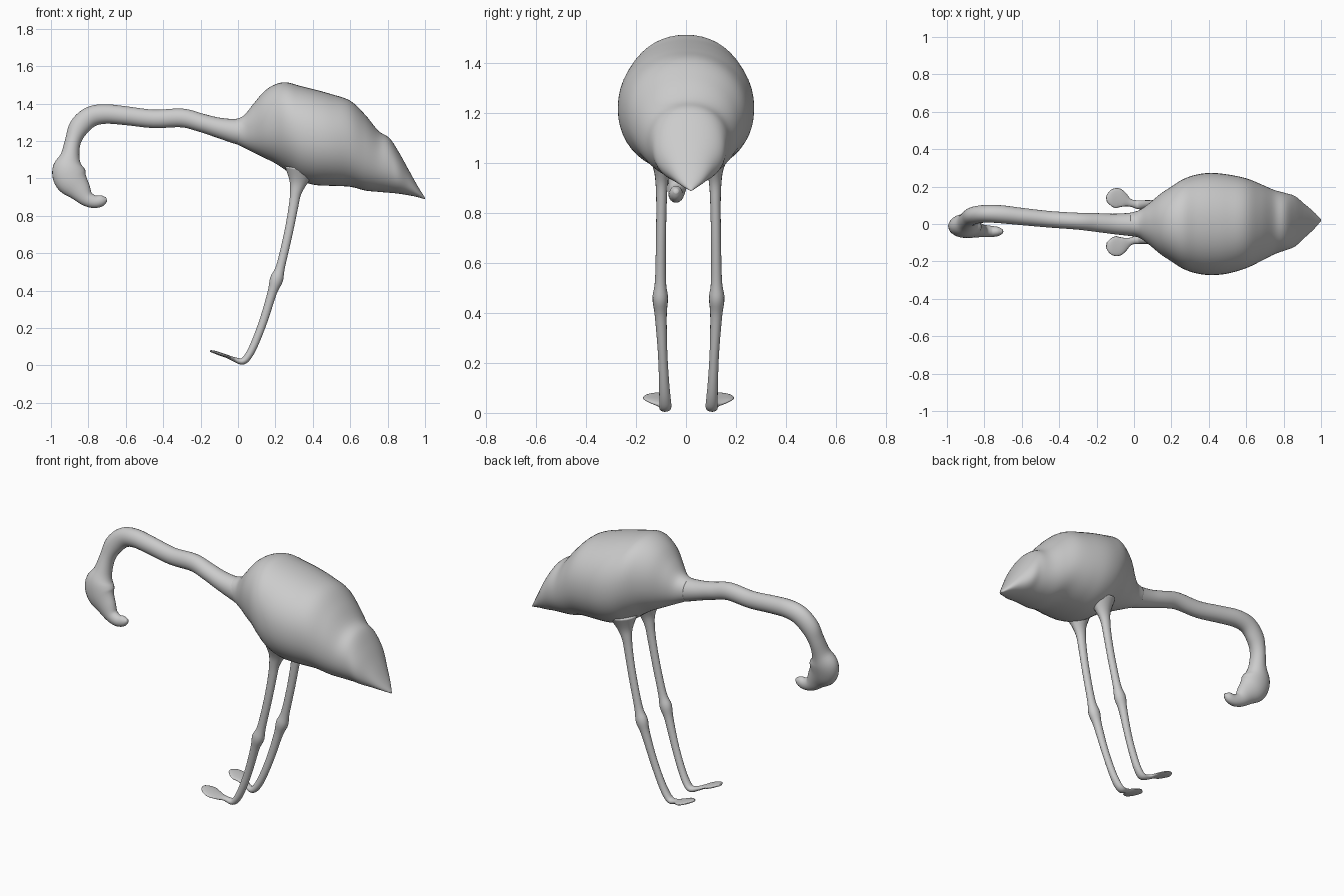
import bpy, bmesh
from math import sin, cos, pi, copysign
from mathutils import Vector


def spline(a, b, c, d, t):
    return 0.5 * (2*b + (c - a)*t + (2*a - 5*b + 4*c - d)*t*t + (3*b - a - 3*c + d)*t**3)


def smooth_rows(rows, steps):
    out = []
    for i in range(len(rows) - 1):
        q = [rows[max(0, min(len(rows) - 1, i + k))] for k in (-1, 0, 1, 2)]
        for s in range(steps):
            out.append([spline(*v, s / steps) for v in zip(*q)])
    out.append(list(rows[-1]))
    return out


# Loft rings along rows of (x, y, z, radius in side plane, radius across)
def loft(name, rows, sides=24, steps=5, upright=False, power=1.0):
    rows = smooth_rows(rows, steps)
    pts = [Vector(r[:3]) for r in rows]
    bm = bmesh.new()
    rings = []
    for i, r in enumerate(rows):
        t = (pts[min(i + 1, len(pts) - 1)] - pts[max(i - 1, 0)]).normalized()
        if upright:
            t = Vector((1, 0, 0))
        side = Vector((0, 1, 0))
        side = (side - t * side.dot(t)).normalized()
        up = t.cross(side)
        ring = []
        for k in range(sides):
            c, s = cos(2*pi*k/sides), sin(2*pi*k/sides)
            c, s = copysign(abs(c)**power, c), copysign(abs(s)**power, s)
            ring.append(bm.verts.new(pts[i] + up * (max(r[3], .002) * s) + side * (max(r[4], .002) * c)))
        rings.append(ring)
    for a, b in zip(rings, rings[1:]):
        for k in range(sides):
            j = (k + 1) % sides
            bm.faces.new((a[k], a[j], b[j], b[k]))
    bm.faces.new(rings[0])
    bm.faces.new(rings[-1])
    bmesh.ops.recalc_face_normals(bm, faces=bm.faces)
    me = bpy.data.meshes.new(name)
    bm.to_mesh(me)
    bm.free()
    for p in me.polygons:
        p.use_smooth = True
    ob = bpy.data.objects.new(name, me)
    bpy.context.collection.objects.link(ob)
    return ob


# Body: x, top z, bottom z, half width
profile = [
    (-.02, 1.315, 1.19, .060), (.03, 1.335, 1.165, .075), (.08, 1.395, 1.14, .11),
    (.14, 1.465, 1.11, .16), (.20, 1.503, 1.08, .20), (.26, 1.513, 1.04, .238),
    (.33, 1.495, .99, .263), (.41, 1.475, .965, .273), (.50, 1.45, .96, .265),
    (.60, 1.415, .955, .24), (.68, 1.34, .935, .205), (.75, 1.255, .928, .172),
    (.81, 1.215, .923, .153), (.86, 1.14, .918, .135), (.91, 1.05, .91, .092),
    (.96, .96, .90, .048), (1.0, .896, .888, .004)]
loft("body", [(x, .02 * max(0, x - .5) * 2, (t + b) / 2, (t - b) / 2, w)
              for x, t, b, w in profile], sides=48, upright=True, power=.95)

# Neck, head and hooked bill as one tube
loft("neck_and_head", [
    (.06, 0, 1.25, .08, .08), (0, -.002, 1.25, .068, .065), (-.1, 0, 1.27, .054, .055),
    (-.2, .008, 1.298, .049, .05), (-.3, .015, 1.323, .05, .045), (-.45, .025, 1.318, .049, .044),
    (-.6, .04, 1.335, .05, .046), (-.71, .052, 1.344, .052, .048), (-.79, .055, 1.328, .055, .047),
    (-.85, .047, 1.273, .054, .047), (-.882, .032, 1.2, .043, .046), (-.898, .01, 1.12, .051, .05),
    (-.908, -.008, 1.055, .084, .06), (-.893, -.02, .995, .088, .056), (-.85, -.03, .94, .064, .043),
    (-.81, -.036, .893, .042, .034), (-.765, -.04, .875, .034, .03), (-.725, -.04, .882, .028, .024),
    (-.702, -.04, .889, .010, .010)])

# Legs with knee joints and webbed feet, mirrored about the body's middle
for label, s in (("near", -1), ("far", 1)):
    leg = [
        (.335, .105, 1.05, .085, .07), (.322, .106, .98, .048, .036), (.308, .107, .92, .030, .025),
        (.295, .108, .84, .025, .021), (.268, .11, .70, .023, .020), (.228, .112, .53, .024, .022),
        (.206, .113, .46, .035, .031), (.183, .111, .39, .025, .024), (.14, .104, .25, .022, .019),
        (.095, .098, .13, .021, .020), (.058, .094, .055, .020, .023), (.025, .093, .022, .018, .024),
        (-.02, .103, .032, .012, .020), (-.06, .12, .049, .009, .042), (-.09, .128, .059, .009, .054),
        (-.122, .126, .070, .008, .044), (-.147, .122, .077, .005, .016)]
    loft(label + "_leg_and_foot", [(x, .01 + s * y, z, a, b) for x, y, z, a, b in leg], sides=16)
